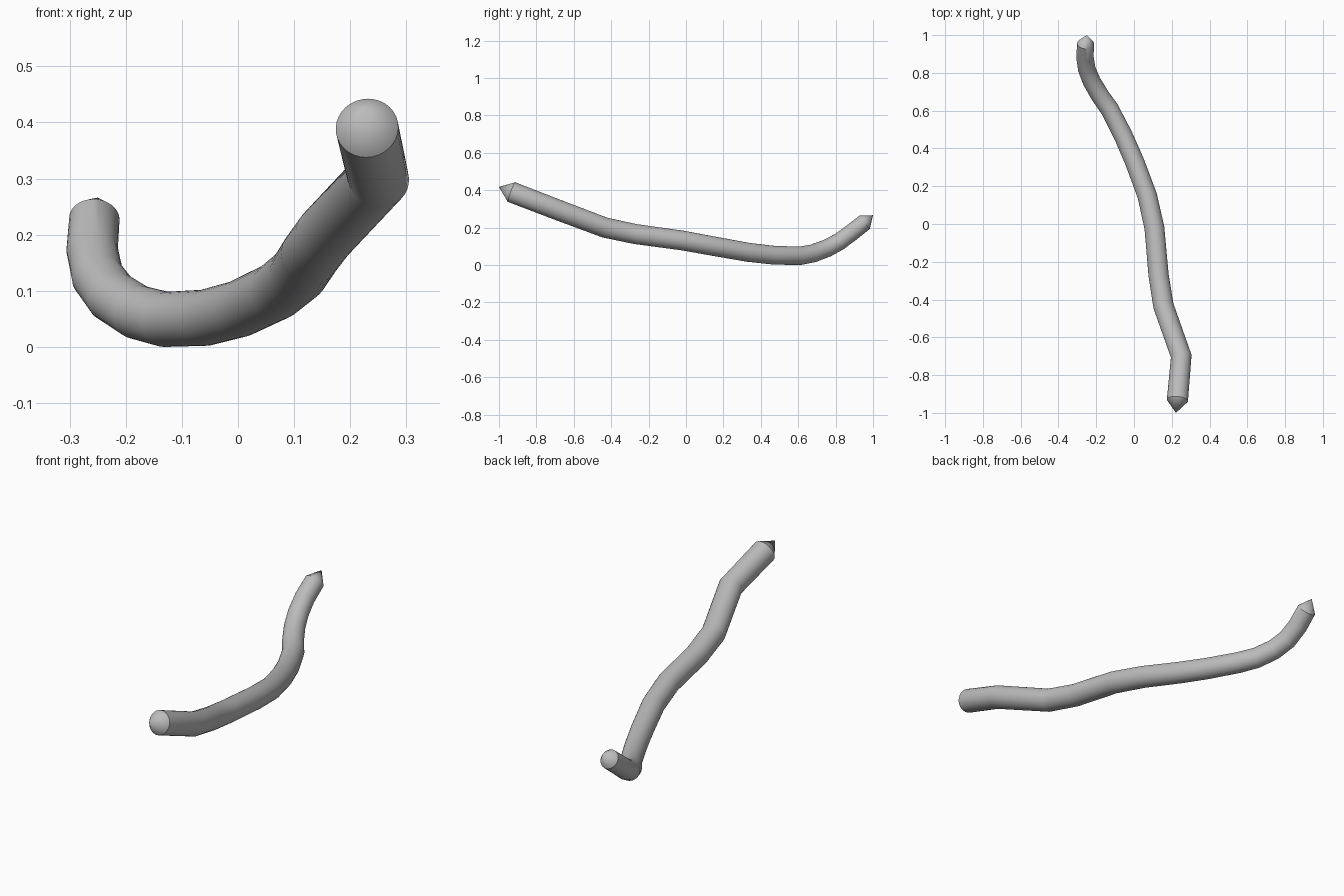
import bpy
import bmesh
import math
from mathutils import Vector

cube = bpy.data.objects.get("Cube")
if cube:
    bpy.data.objects.remove(cube, do_unlink=True)

SIDES = 32
FRONT_RADIUS, BACK_RADIUS = 0.056, 0.045

# Centre line from the front end to the back end
path = [Vector(p) for p in (
    (0.23, -0.933, 0.39), (0.25, -0.70, 0.30), (0.156, -0.434, 0.20),
    (0.13, -0.27, 0.165), (0.108, -0.02, 0.131), (0.07, 0.15, 0.10),
    (0.003, 0.33, 0.068), (-0.058, 0.47, 0.052), (-0.13, 0.61, 0.049),
    (-0.18, 0.68, 0.062), (-0.224, 0.755, 0.09), (-0.25, 0.82, 0.125),
    (-0.26, 0.885, 0.173), (-0.256, 0.955, 0.228))]
front_tip = Vector((0.222, -1.0, 0.417))
back_tip = Vector((-0.25, 1.0, 0.266))

grey = bpy.data.materials.new("plain grey")
grey.use_nodes = True
colour = (0.5, 0.5, 0.5, 1)
grey.diffuse_color = colour
grey.node_tree.nodes["Principled BSDF"].inputs["Base Color"].default_value = colour


def add_ring(bm, centre, direction, radius):
    side = direction.cross(Vector((0, 0, 1))).normalized()
    up = side.cross(direction).normalized()
    ring = []
    for i in range(SIDES):
        a = math.tau * i / SIDES
        ring.append(bm.verts.new(centre + radius * (math.cos(a) * side + math.sin(a) * up)))
    return ring


# Tapered bent rod
bm = bmesh.new()
rings = []
last = len(path) - 1
for i, centre in enumerate(path):
    before = (centre - path[max(i - 1, 0)]).normalized()
    after = (path[min(i + 1, last)] - centre).normalized()
    radius = FRONT_RADIUS + (BACK_RADIUS - FRONT_RADIUS) * i / last
    rings.append(add_ring(bm, centre, (before + after).normalized(), radius))
for a, b in zip(rings, rings[1:]):
    for i in range(SIDES):
        j = (i + 1) % SIDES
        bm.faces.new((a[i], a[j], b[j], b[i]))

# Pointed ends
for ring, tip in ((rings[0], front_tip), (rings[-1], back_tip)):
    point = bm.verts.new(tip)
    for i in range(SIDES):
        bm.faces.new((ring[i], ring[(i + 1) % SIDES], point))
bmesh.ops.recalc_face_normals(bm, faces=bm.faces)

mesh = bpy.data.meshes.new("bent_rod")
bm.to_mesh(mesh)
bm.free()
mesh.materials.append(grey)
rod = bpy.data.objects.new("bent_rod", mesh)
bpy.context.collection.objects.link(rod)

bpy.ops.object.select_all(action="DESELECT")
rod.select_set(True)
bpy.context.view_layer.objects.active = rod
bpy.ops.object.shade_smooth_by_angle(angle=math.radians(35))
